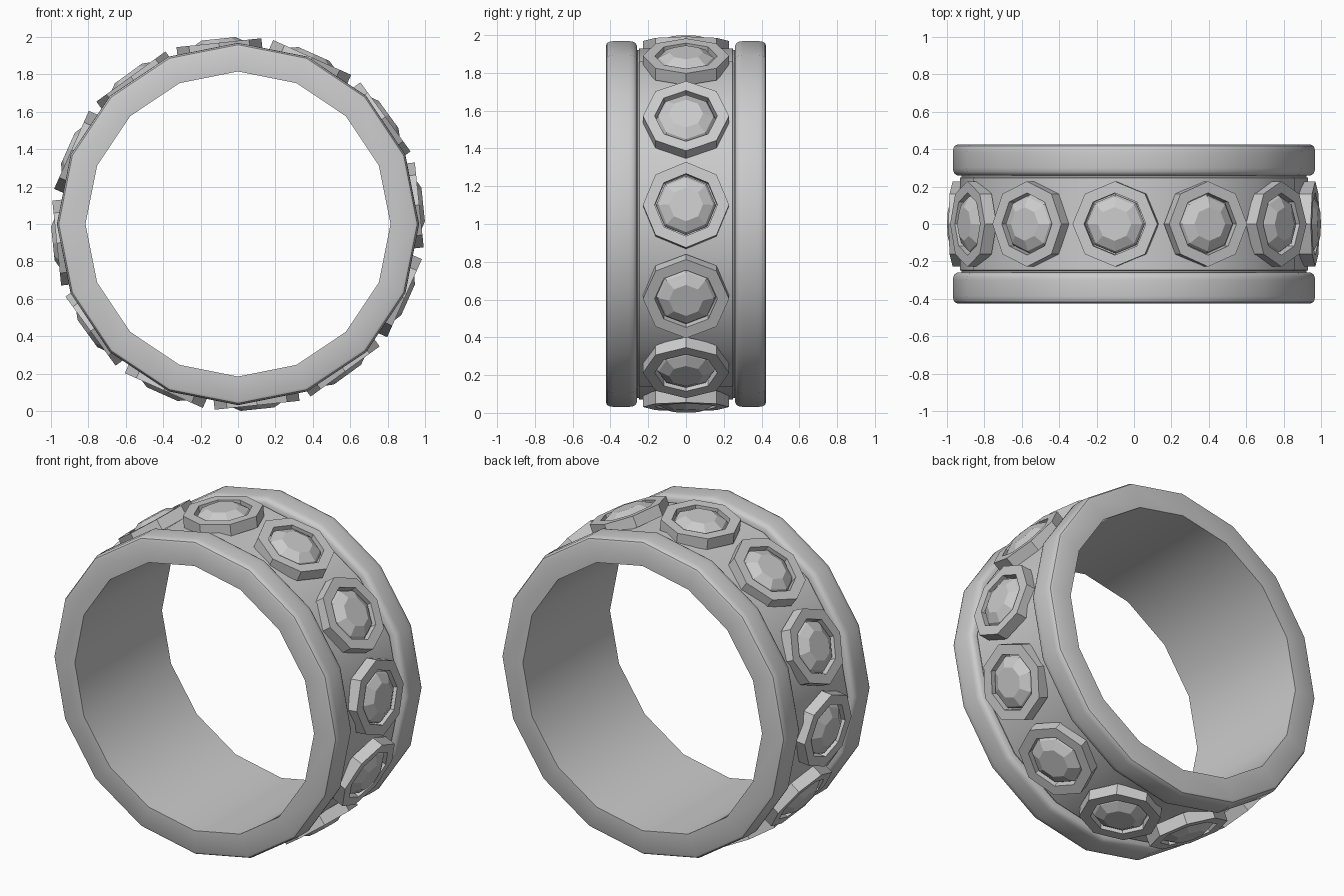
import bpy, bmesh
from math import cos, sin, pi, radians
from mathutils import Matrix

if "Cube" in bpy.data.objects:
    bpy.data.objects.remove(bpy.data.objects["Cube"])

CENTRE = Matrix.Translation((0, 0, 1.0))


def lathe(name, profile, sides, matrix, closed=True):
    """Spin (radius, height) points round local z; open profiles get end caps."""
    bm = bmesh.new()
    rings = [[bm.verts.new((r * cos(2 * pi * i / sides), r * sin(2 * pi * i / sides), h))
              for i in range(sides)] for r, h in profile]
    count = len(rings) if closed else len(rings) - 1
    for k in range(count):
        a, b = rings[k], rings[(k + 1) % len(rings)]
        for i in range(sides):
            j = (i + 1) % sides
            bm.faces.new((a[i], a[j], b[j], b[i]))
    if not closed:
        bm.faces.new(rings[0])
        bm.faces.new(rings[-1])
    bmesh.ops.recalc_face_normals(bm, faces=bm.faces)
    mesh = bpy.data.meshes.new(name)
    bm.to_mesh(mesh)
    bm.free()
    obj = bpy.data.objects.new(name, mesh)
    obj.matrix_world = matrix
    bpy.context.collection.objects.link(obj)
    return obj


# Band: 16-sided hoop with a raised rounded rim along each edge
half = [(0.815, 0.424), (0.945, 0.424), (0.958, 0.418), (0.965, 0.405),
        (0.968, 0.385), (0.968, 0.30), (0.965, 0.28), (0.957, 0.267),
        (0.945, 0.26), (0.921, 0.258), (0.921, 0.25), (0.93, 0.247)]
profile = half + [(r, -y) for r, y in reversed(half)]
band = lathe("ring_band", profile, 16, CENTRE @ Matrix.Rotation(pi / 2, 4, 'X'))
bpy.context.view_layer.objects.active = band
band.select_set(True)
bpy.ops.object.shade_smooth_by_angle(angle=radians(32))
band.select_set(False)

# Twelve octagonal settings, each holding a faceted gem
setting_profile = [(0.228, 0.905), (0.228, 0.974), (0.166, 0.974), (0.166, 0.905)]
gem_profile = [(0.09, 0.90), (0.158, 0.945), (0.145, 0.965), (0.09, 0.995)]
for n in range(12):
    angle = radians(6 + 30 * n)
    place = CENTRE @ Matrix.Rotation(pi / 2 - angle, 4, 'Y')
    lathe(f"gem_setting_{n + 1}", setting_profile, 8, place)
    lathe(f"gem_{n + 1}", gem_profile, 8, place, closed=False)
